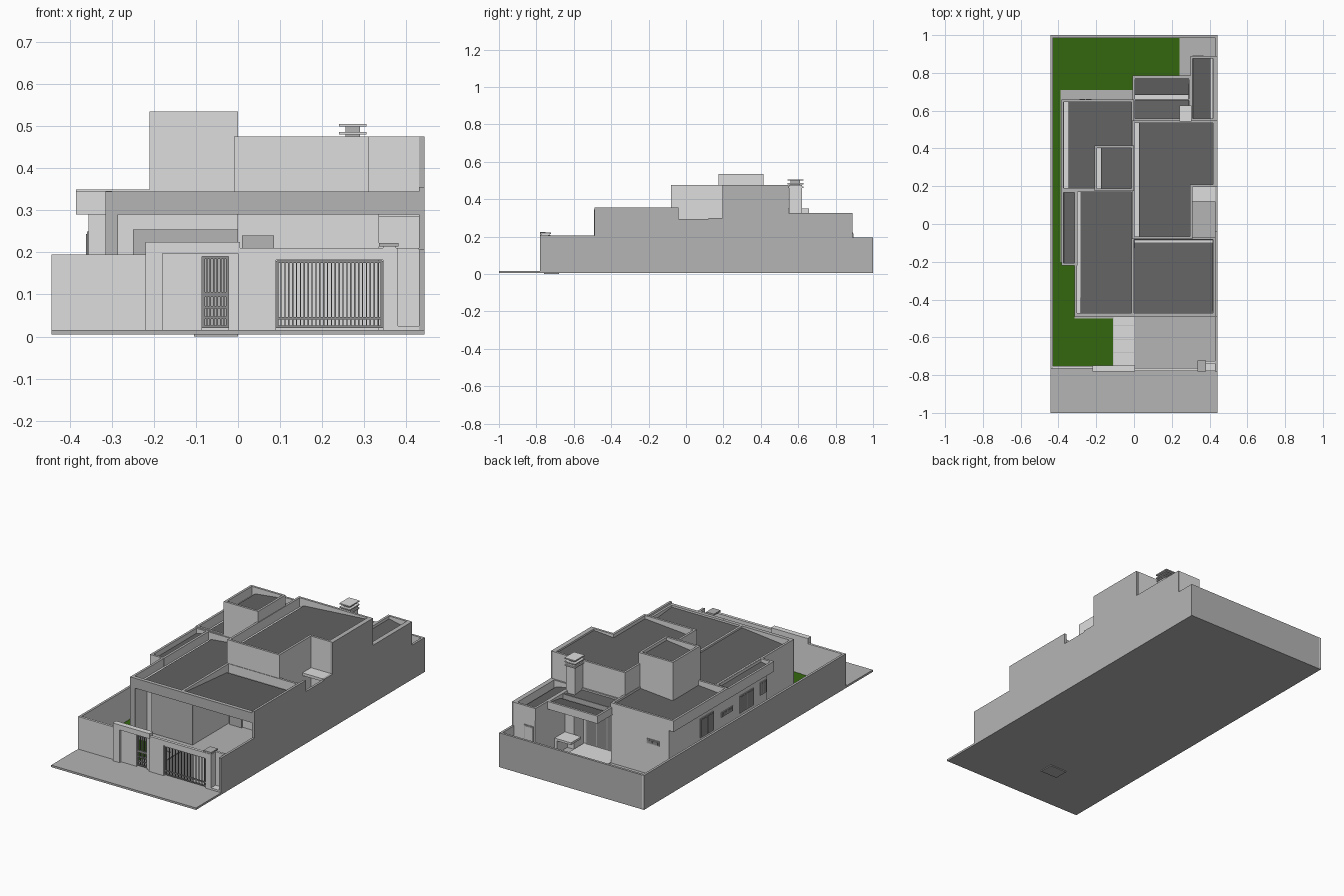
import bpy, bmesh

if "Cube" in bpy.data.objects:
    bpy.data.objects.remove(bpy.data.objects["Cube"])

def material(name, rgb):
    m = bpy.data.materials.new(name)
    m.diffuse_color = (*rgb, 1)
    m.use_nodes = True
    m.node_tree.nodes["Principled BSDF"].inputs["Base Color"].default_value = m.diffuse_color
    return m

LIGHT = material("light plaster", (.73, .73, .73))
MID = material("grey concrete", (.46, .46, .46))
DARK = material("dark roofing", (.125, .125, .125))
GREEN = material("lawn green", (.034, .137, .004))
METAL = material("gate metal", (.27, .27, .27))

def finish(name, bm, mats, rule=None):
    bmesh.ops.recalc_face_normals(bm, faces=bm.faces)
    if rule:
        for f in bm.faces:
            f.material_index = 1 if rule(f) else 0
    me = bpy.data.meshes.new(name)
    bm.to_mesh(me)
    bm.free()
    for m in mats:
        me.materials.append(m)
    ob = bpy.data.objects.new(name, me)
    bpy.context.collection.objects.link(ob)
    return ob

def prism_bm(pts, a, b, axis="z"):
    """Polygon extruded from a to b; b may be a function of the polygon point."""
    bm = bmesh.new()
    put = (lambda p, h: (p[0], p[1], h)) if axis == "z" else (lambda p, h: (h, p[0], p[1]))
    lo = [bm.verts.new(put(p, a)) for p in pts]
    hi = [bm.verts.new(put(p, b(p) if callable(b) else b)) for p in pts]
    bm.faces.new(lo)
    top = bm.faces.new(hi)
    n = len(pts)
    for i in range(n):
        j = (i + 1) % n
        bm.faces.new((lo[i], lo[j], hi[j], hi[i]))
    bmesh.ops.recalc_face_normals(bm, faces=bm.faces)
    return bm, top

def rect(x0, x1, y0, y1):
    return [(x0, y0), (x1, y0), (x1, y1), (x0, y1)]

def box(name, x0, x1, y0, y1, z0, z1, mat=LIGHT, mat2=None, rule=None):
    bm, _ = prism_bm(rect(x0, x1, y0, y1), z0, z1)
    return finish(name, bm, [mat, mat2] if mat2 else [mat], rule)

def tray(name, pts, z0, z1, depth=.05, t=.013):
    """Block with a sunk top, leaving a parapet all round."""
    bm, top = prism_bm(pts, z0, z1)
    for width in (t, .0004):
        bmesh.ops.inset_region(bm, faces=[top], thickness=width, use_even_offset=True, use_boundary=True)
    for v in top.verts:
        v.co.z -= depth
    finish(name, bm, [LIGHT, MID],
           lambda f: f.normal.z > .9 and f.calc_center_median().z > z1 - .002)

def roof(name, pts, z, axis, p0, p1, low, high):
    """Sloped roof sheet: height runs from low at p0 to high at p1 along the axis."""
    bm, _ = prism_bm(pts, z, lambda p: low + (high - low) * (p[axis] - p0) / (p1 - p0))
    finish(name, bm, [DARK])

# --- ground ---
box("plot_slab", -.443, .443, -.78, 1, .005, .015, MID)
box("sidewalk", -.443, .443, -1, -.78, .005, .016, MID)
box("footing_pad", -.105, 0, -.76, -.68, 0, .006, MID)
lawns = [(-.43, .24, .71, .986), (-.43, -.39, -.2, .71), (-.43, -.315, -.5, -.2), (-.43, -.11, -.752, -.5)]
for i, (a, b, c, d) in enumerate(lawns):
    box(f"lawn_{i}", a, b, c, d, .012, .018, GREEN)
for i in range(4):
    y = -.75 + i * .071
    box(f"path_tile_{i}", -.108, -.001, y, y + .068, .012, .02, LIGHT)
box("terrace_floor", 0, .24, .545, .78, .012, .02, LIGHT)

# --- boundary walls: grey outside, plastered inside ---
box("left_boundary", -.443, -.43, -.765, 1, .005, .195, LIGHT, MID,
    lambda f: f.normal.x < -.5 or abs(f.normal.z) > .5)
box("back_boundary", -.43, .43, .987, 1, .005, .195, LIGHT, MID,
    lambda f: f.normal.y > .5 or abs(f.normal.z) > .5)
profile = [(-.78, .005), (1, .005), (1, .195), (.89, .195), (.89, .325), (.547, .325), (.547, .475),
           (.195, .475), (.195, .3), (.12, .3), (.12, .293), (-.04, .293), (-.04, .355),
           (-.49, .355), (-.49, .207), (-.78, .207)]
bm, _ = prism_bm(profile, .43, .443, "x")
finish("right_boundary", bm, [LIGHT, MID], lambda f: f.normal.x > -.5)

# --- street wall, portal and gates ---
box("front_wall_left", -.43, -.2, -.765, -.752, .012, .195)
box("portal_post", -.22, -.18, -.78, -.75, .012, .225)
box("portal_lintel", -.18, .005, -.78, -.75, .197, .225)
box("portal_panel", -.18, -.085, -.765, -.752, .012, .197)
box("portal_jamb", -.022, 0, -.765, -.752, .012, .197)
box("portal_head", -.085, -.022, -.765, -.752, .19, .197)
box("front_pier", 0, .09, -.778, -.762, .012, .21)
box("gate_lintel", .09, .345, -.778, -.762, .182, .21)
box("gate_pier", .345, .38, -.778, -.762, .012, .21)
box("meter_side_wall", .365, .38, -.762, -.725, .012, .21)
box("meter_back_wall", .38, .43, -.738, -.725, .012, .21)
box("meter_floor", .38, .43, -.778, -.738, .012, .025)
box("meter_cap", .335, .382, -.78, -.722, .214, .222, MID)
box("meter_cap_neck", .345, .375, -.775, -.73, .208, .215)

def bar_gate(name, x0, x1, y, z0, z1, count, rails):
    for i in range(count + 1):
        x = x0 + (x1 - x0) * i / count
        w = .003 if i in (0, count) else .0015
        box(f"{name}_bar_{i}", x - w, x + w, y - .002, y + .002, z0, z1, METAL)
    for i, z in enumerate(rails):
        box(f"{name}_rail_{i}", x0, x1, y - .003, y + .003, z - .003, z + .003, METAL)

bar_gate("car_gate", .093, .342, -.77, .02, .18, 27, (.023, .043, .178))
bar_gate("door_gate", -.082, -.025, -.758, .02, .19, 7, (.023, .045, .07, .097, .103, .187))

# --- wall bodies ---
box("left_wing_walls", -.355, 0, -.2, .655, .01, .3)
box("front_room_walls", -.29, 0, -.39, .18, .01, .3)
box("front_side_wall", -.315, -.285, -.485, -.2, .01, .3)
box("main_walls", 0, .31, -.07, .545, .01, .3)
box("main_walls_right", .31, .43, .195, .545, .01, .3)
box("rear_room_walls", .3, .43, .545, .89, .01, .27)
box("patio_canopy", .31, .43, .12, .2, .285, .3)

# --- parapet blocks ---
tray("left_wing_roof_block", rect(-.385, 0, .178, .658), .29, .35)
tray("left_strip_roof_block", rect(-.385, -.3, -.22, .18), .29, .346)
tray("front_roof_block", rect(-.315, 0, -.485, .182), .29, .345)
tray("carport_roof_block", rect(-.012, .43, -.485, -.07), .29, .345)
tray("tower", rect(-.21, 0, .175, .415), .29, .535)
L = [(-.01, -.08), (.31, -.08), (.31, .195), (.43, .195), (.43, .548), (-.01, .548)]
tray("upper_block", L, .29, .475)
tray("rear_room_roof_block", rect(.298, .43, .545, .89), .26, .325)
tray("terrace_roof_block", rect(-.008, .303, .545, .785), .283, .325, .03)

# --- sloped roof sheets, with a pale gutter left at the low edge ---
roof("left_wing_roof", rect(-.348, -.013, .191, .645), .295, 0, -.348, 0, .312, .34)
roof("left_strip_roof", rect(-.372, -.313, -.207, .167), .295, 0, -.372, -.313, .318, .33)
roof("front_roof", rect(-.282, -.013, -.472, .169), .29, 0, -.282, 0, .308, .337)
roof("carport_roof", rect(.001, .417, -.472, -.098), .29, 1, -.098, -.472, .302, .335)
roof("tower_roof", rect(-.175, -.013, .188, .402), .48, 0, -.175, 0, .5, .52)
LR = [(.027, -.067), (.297, -.067), (.297, .208), (.417, .208), (.417, .535), (.027, .535)]
roof("upper_roof", LR, .42, 0, .027, .417, .437, .466)
roof("rear_room_roof", rect(.311, .405, .558, .877), .27, 0, .405, .311, .29, .31)
roof("terrace_roof_inner", rect(.005, .29, .549, .655), .29, 1, .655, .549, .308, .318)
roof("terrace_roof_outer", rect(.005, .29, .683, .772), .29, 1, .683, .772, .306, .318)
box("terrace_roof_upstand", 0, .3, .655, .662, .29, .322, MID)

# --- front frame facing ---
box("frame_beam", -.315, .43, -.493, -.483, .29, .345, MID)
box("frame_post", -.315, -.285, -.493, -.483, .012, .29, MID)
box("front_room_panel", -.25, 0, -.397, -.388, .012, .255, MID)
box("carport_door", .01, .085, -.09, -.078, .012, .24, MID)
box("carport_back_wall", 0, .335, -.08, -.068, .01, .3)

# --- chimney and barbecue ---
box("barbecue", .245, .3, .545, .63, .012, .3)
box("barbecue_counter", .2, .3, .63, .72, .085, .097)
box("counter_support", .285, .3, .63, .72, .012, .085)
box("chimney", .246, .299, .55, .62, .29, .475)
box("chimney_core", .255, .29, .56, .61, .47, .5, MID)
for i, z in enumerate((.461, .48, .499)):
    box(f"chimney_cap_{i}", .24, .305, .543, .627, z, z + .006)

# --- windows and doors: thin frame with dark panes ---
def side_window(i, y0, y1, z0, z1):
    box(f"side_window_frame_{i}", -.359, -.354, y0, y1, z0, z1, MID)
    m = (y0 + y1) / 2
    for k, (a, b) in enumerate(((y0 + .006, m - .003), (m + .003, y1 - .006))):
        box(f"side_window_pane_{i}_{k}", -.361, -.358, a, b, z0 + .006, z1 - .006, METAL)

side_window(0, .27, .386, .145, .25)
side_window(1, .1, .2, .188, .215)
side_window(2, -.08, .04, .15, .245)
side_window(3, -.19, -.14, .18, .25)
box("rear_window_frame", -.295, -.22, .654, .659, .185, .212, MID)
for k in range(2):
    x = -.289 + k * .034
    box(f"rear_window_pane_{k}", x, x + .029, .658, .661, .191, .206, METAL)
box("terrace_door_frame", .03, .23, .544, .55, .015, .225, MID)
for k in range(3):
    x = .037 + k * .064
    box(f"terrace_door_pane_{k}", x, x + .058, .549, .552, .025, .217, METAL)
box("rear_room_door_frame", .31, .367, .889, .893, .012, .222, MID)
box("rear_room_door", .316, .361, .892, .895, .012, .216, LIGHT)
